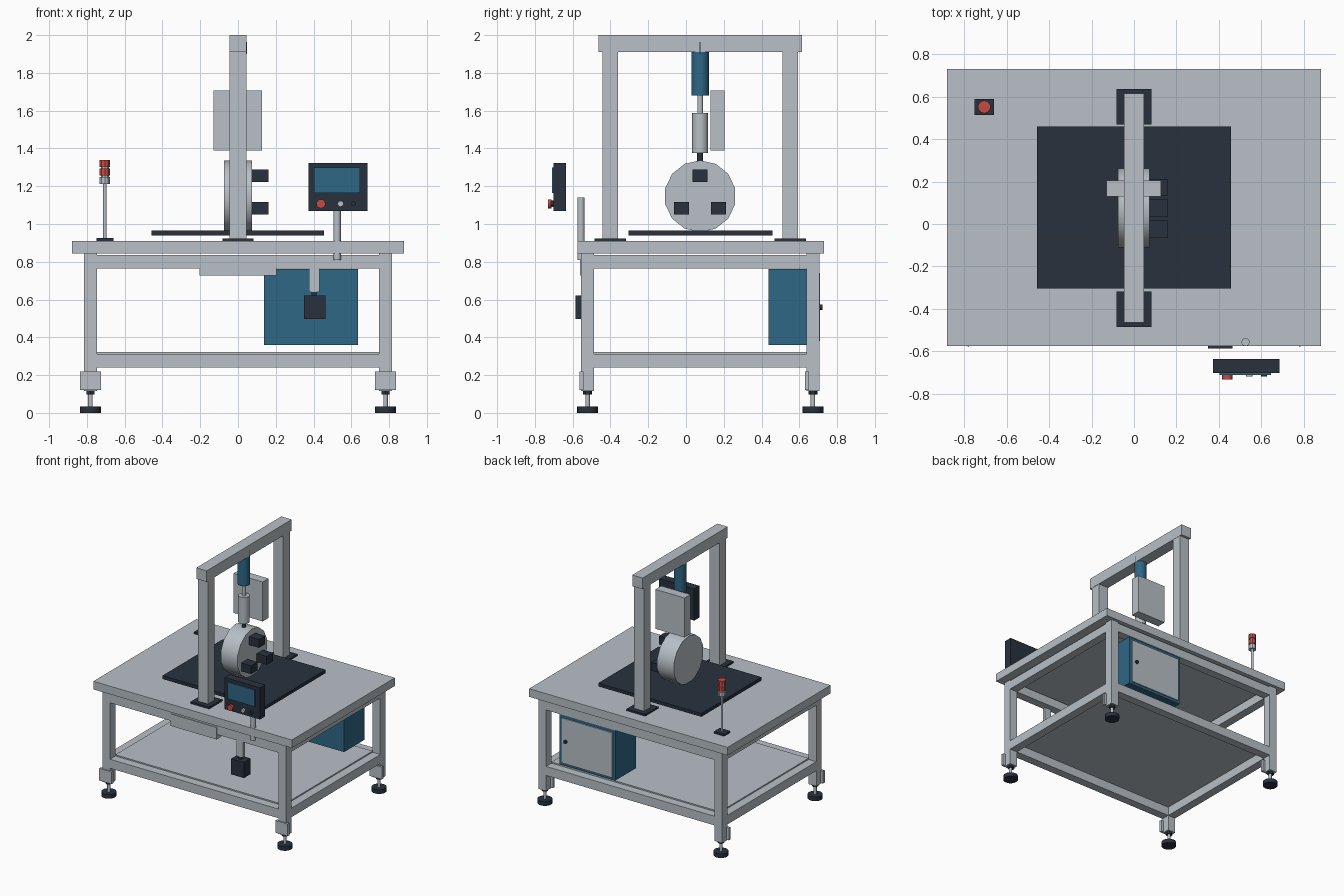
import bpy, math
from mathutils import Vector

if "Cube" in bpy.data.objects:
    bpy.data.objects.remove(bpy.data.objects["Cube"])


def material(name, rgb):
    m = bpy.data.materials.new(name)
    m.diffuse_color = (*rgb, 1)
    m.use_nodes = True
    m.node_tree.nodes["Principled BSDF"].inputs["Base Color"].default_value = m.diffuse_color
    return m


GREY = material("light grey", (0.48, 0.53, 0.565))
DARK = material("dark slate", (0.021, 0.031, 0.048))
BLUE = material("steel blue", (0.028, 0.135, 0.235))
RED = material("signal red", (0.56, 0.07, 0.06))


def box(name, x, y, z, mat):
    """Box given by its (min, max) range on each axis."""
    bpy.ops.mesh.primitive_cube_add(size=1, location=[(a + b) / 2 for a, b in (x, y, z)])
    o = bpy.context.object
    o.name = name
    o.scale = [b - a for a, b in (x, y, z)]
    bpy.ops.object.transform_apply(location=False, rotation=False, scale=True)
    o.data.materials.append(mat)
    return o


def rod(name, start, end, r, mat, sides=24):
    """Cylinder running between two points."""
    a, b = Vector(start), Vector(end)
    bpy.ops.mesh.primitive_cylinder_add(vertices=sides, radius=r, depth=(b - a).length,
                                        location=(a + b) / 2)
    o = bpy.context.object
    o.name = name
    o.rotation_euler = (b - a).to_track_quat('Z', 'Y').to_euler()
    o.data.materials.append(mat)
    bpy.ops.object.shade_smooth_by_angle(angle=math.radians(32))
    return o


def upright(name, x, y, z0, z1, r, mat, sides=24):
    return rod(name, (x, y, z0), (x, y, z1), r, mat, sides)


# Table top
box("table_top", (-0.88, 0.88), (-0.575, 0.73), (0.845, 0.91), GREY)

# Legs with levelling feet
LX, LF, LB, H = 0.781, -0.521, 0.672, 0.034
for x in (-LX, LX):
    for y in (LF, LB):
        box("leg", (x - H, x + H), (y - H, y + H), (0.115, 0.845), GREY)
        box("foot_bracket", (x - 0.055, x + 0.055), (y - H - 0.009, y - H + 0.012), (0.122, 0.22), GREY)
        upright("foot_stem", x, y, 0.03, 0.12, 0.012, GREY, 12)
        upright("foot_nut", x, y, 0.098, 0.115, 0.024, DARK, 6)
        upright("foot_pad", x, y, 0, 0.033, 0.055, DARK)

# Upper and lower frame rails
for z in ((0.765, 0.836), (0.24, 0.313)):
    for y in (LF, LB):
        box("long_rail", (-LX + H, LX - H), (y - H, y + H), z, GREY)
    for x in (-LX, LX):
        box("side_rail", (x - H, x + H), (LF + H, LB - H), z, GREY)

# Thin shelf resting on the lower frame
box("lower_shelf", (-LX + H, LX - H), (LF + H, LB - H), (0.311, 0.323), GREY)

# Drawer under the front edge
box("front_drawer", (-0.205, 0.203), (-0.560, -0.50), (0.727, 0.823), GREY)

# Hanging electrical cabinet with a rear door
box("cabinet", (0.137, 0.634), (0.438, 0.70), (0.36, 0.763), BLUE)
box("cabinet_door", (0.158, 0.612), (0.69, 0.709), (0.38, 0.74), GREY)
rod("door_knob", (0.57, 0.70, 0.56), (0.57, 0.722, 0.56), 0.014, DARK, 12)

# Hanging pneumatic unit
box("unit_bracket", (0.377, 0.432), (-0.555, -0.53), (0.64, 0.77), GREY)
box("unit_neck", (0.39, 0.415), (-0.555, -0.53), (0.61, 0.645), DARK)
box("unit_body", (0.349, 0.463), (-0.586, -0.50), (0.497, 0.622), DARK)

# Operator panel
upright("panel_post", 0.525, -0.556, 0.81, 1.14, 0.019, GREY)
box("panel_case", (0.372, 0.686), (-0.701, -0.635), (1.07, 1.324), DARK)
box("panel_screen", (0.402, 0.645), (-0.71, -0.701), (1.165, 1.298), BLUE)
for name, x, r, y, mat in (("stop_button_collar", 0.439, 0.018, -0.718, DARK),
                           ("stop_button", 0.439, 0.024, -0.731, RED),
                           ("grey_button", 0.543, 0.016, -0.718, GREY),
                           ("dark_button", 0.612, 0.013, -0.718, DARK)):
    back = -0.712 if name == "stop_button" else -0.696
    rod(name, (x, back, 1.107), (x, y, 1.107), r, mat, 16)

# Signal tower
TX, TY = -0.705, 0.551
box("tower_base", (TX - 0.045, TX + 0.045), (TY - 0.038, TY + 0.038), (0.91, 0.925), DARK)
upright("tower_pole", TX, TY, 0.92, 1.22, 0.009, GREY, 12)
for name, z0, z1, mat in (("tower_cup", 1.213, 1.248, GREY), ("lower_lamp", 1.256, 1.293, RED),
                          ("upper_lamp", 1.302, 1.338, RED)):
    upright(name, TX, TY, z0, z1, 0.03, mat, 10)
upright("tower_core", TX, TY, 1.22, 1.33, 0.022, GREY, 10)

# Dark work plate
box("work_plate", (-0.457, 0.456), (-0.304, 0.459), (0.938, 0.965), DARK)

# Gantry
for y in (-0.401, 0.552):
    box("gantry_foot", (-0.083, 0.083), (y - 0.083, y + 0.083), (0.91, 0.924), DARK)
    box("gantry_post", (-0.044, 0.044), (y - 0.042, y + 0.042), (0.924, 1.913), GREY)
box("gantry_beam", (-0.046, 0.046), (-0.463, 0.615), (1.911, 2.0), GREY)

# Press column
CY = 0.075
upright("motor", 0, CY, 1.68, 1.911, 0.046, BLUE)
upright("motor_cable", 0.041, CY, 1.90, 1.963, 0.006, BLUE, 8)
upright("piston_rod", 0, CY, 1.58, 1.685, 0.015, GREY, 16)
upright("cylinder_body", 0, CY, 1.375, 1.587, 0.042, GREY)
upright("press_tip", 0, CY, 1.32, 1.38, 0.016, DARK, 16)
box("rear_unit", (-0.13, 0.128), (0.13, 0.204), (1.39, 1.706), GREY)

# Round test drum and its three clamp blocks
rod("drum", (-0.075, CY, 1.147), (0.073, CY, 1.147), 0.19, GREY, 14)
for y, z in ((CY, 1.256), (-0.023, 1.083), (0.173, 1.083)):
    box("clamp_block", (0.06, 0.161), (y - 0.04, y + 0.04), (z - 0.033, z + 0.033), DARK)
